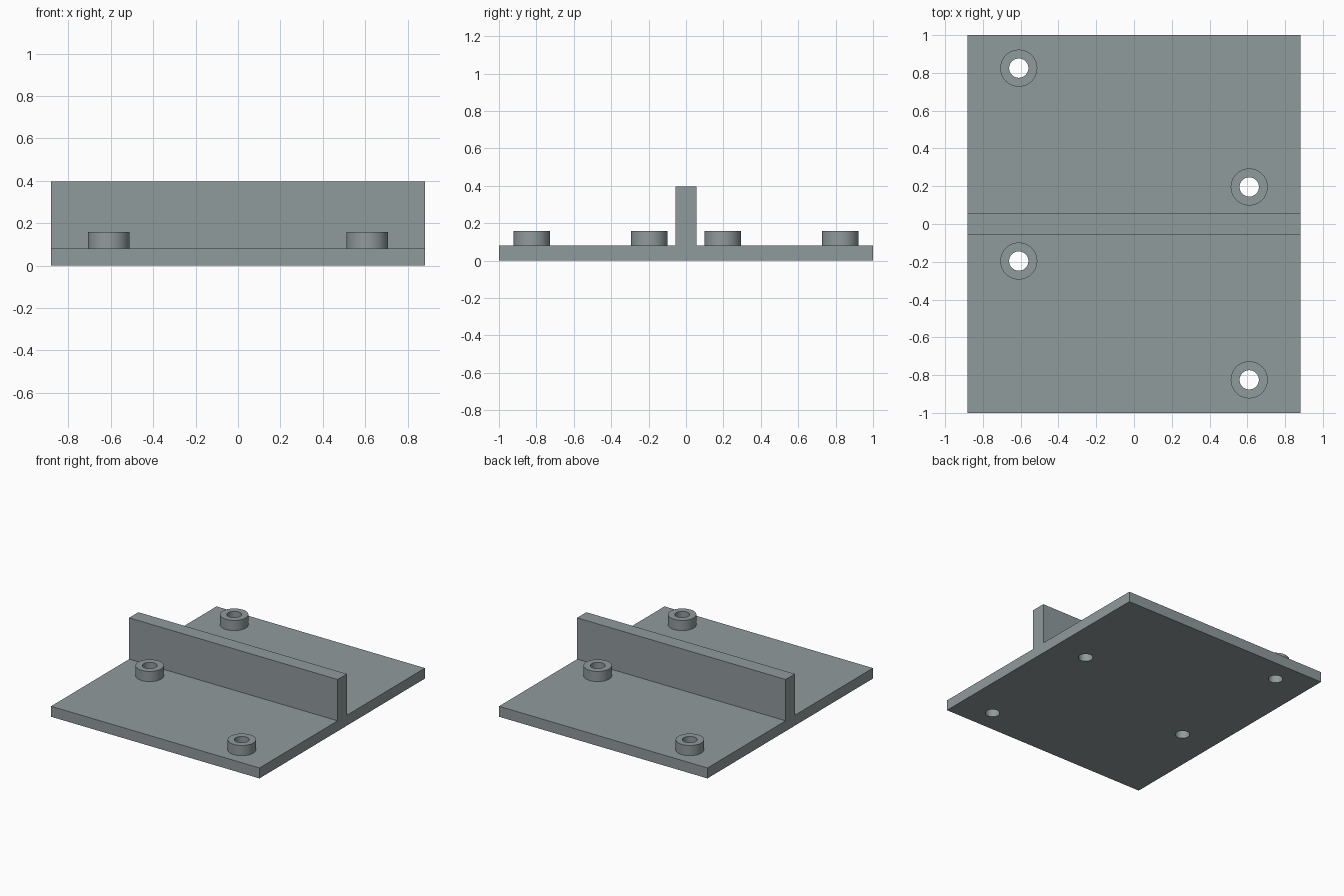
import bpy
import bmesh
import math

if "Cube" in bpy.data.objects:
    bpy.data.objects.remove(bpy.data.objects["Cube"])

HALF_X, HALF_Y = 0.882, 1.0
PLATE_TOP, BOSS_TOP, RIB_TOP = 0.08, 0.158, 0.396
RIB_HALF = 0.056
BOSS_R, HOLE_R = 0.098, 0.051
BOSSES = [(-0.61, 0.825), (-0.61, -0.196), (0.61, 0.196), (0.61, -0.825)]

grey = bpy.data.materials.new("slate_grey")
grey.diffuse_color = (0.28, 0.325, 0.335, 1)
grey.use_nodes = True
grey.node_tree.nodes["Principled BSDF"].inputs["Base Color"].default_value = grey.diffuse_color


def new_object(name, bm):
    bmesh.ops.recalc_face_normals(bm, faces=bm.faces)
    mesh = bpy.data.meshes.new(name)
    bm.to_mesh(mesh)
    bm.free()
    mesh.materials.append(grey)
    obj = bpy.data.objects.new(name, mesh)
    bpy.context.collection.objects.link(obj)
    return obj


def cylinders(name, radius, z0, z1):
    """One upright cylinder at every boss position."""
    bm = bmesh.new()
    for x, y in BOSSES:
        ring = [bm.verts.new((x + radius * math.cos(a), y + radius * math.sin(a), z0))
                for a in (math.tau * i / 64 for i in range(64))]
        bottom = bm.faces.new(ring)
        out = bmesh.ops.extrude_face_region(bm, geom=[bottom])["geom"]
        for v in out:
            if isinstance(v, bmesh.types.BMVert):
                v.co.z = z1
    return new_object(name, bm)


# Plate and centre rib: one T-shaped profile extruded along x
half = [(HALF_Y, 0), (HALF_Y, PLATE_TOP), (RIB_HALF, PLATE_TOP), (RIB_HALF, RIB_TOP)]
profile = half + [(-y, z) for y, z in reversed(half)]
bm = bmesh.new()
section = bm.faces.new([bm.verts.new((-HALF_X, y, z)) for y, z in profile])
out = bmesh.ops.extrude_face_region(bm, geom=[section])["geom"]
bmesh.ops.translate(bm, vec=(2 * HALF_X, 0, 0),
                    verts=[v for v in out if isinstance(v, bmesh.types.BMVert)])
plate = new_object("ribbed_mounting_plate", bm)

# Raised bosses joined on, then holes drilled right through
bosses = cylinders("boss_helper", BOSS_R, PLATE_TOP / 2, BOSS_TOP)
drills = cylinders("drill_helper", HOLE_R, -0.1, 0.3)
bpy.context.view_layer.objects.active = plate
for helper, operation in ((bosses, 'UNION'), (drills, 'DIFFERENCE')):
    mod = plate.modifiers.new(operation.lower(), 'BOOLEAN')
    mod.object, mod.operation, mod.solver = helper, operation, 'EXACT'
    bpy.ops.object.modifier_apply(modifier=mod.name)
    bpy.data.objects.remove(helper)

# Smooth round walls, crisp edges
plate.select_set(True)
bpy.ops.object.shade_smooth_by_angle(angle=math.radians(30))
